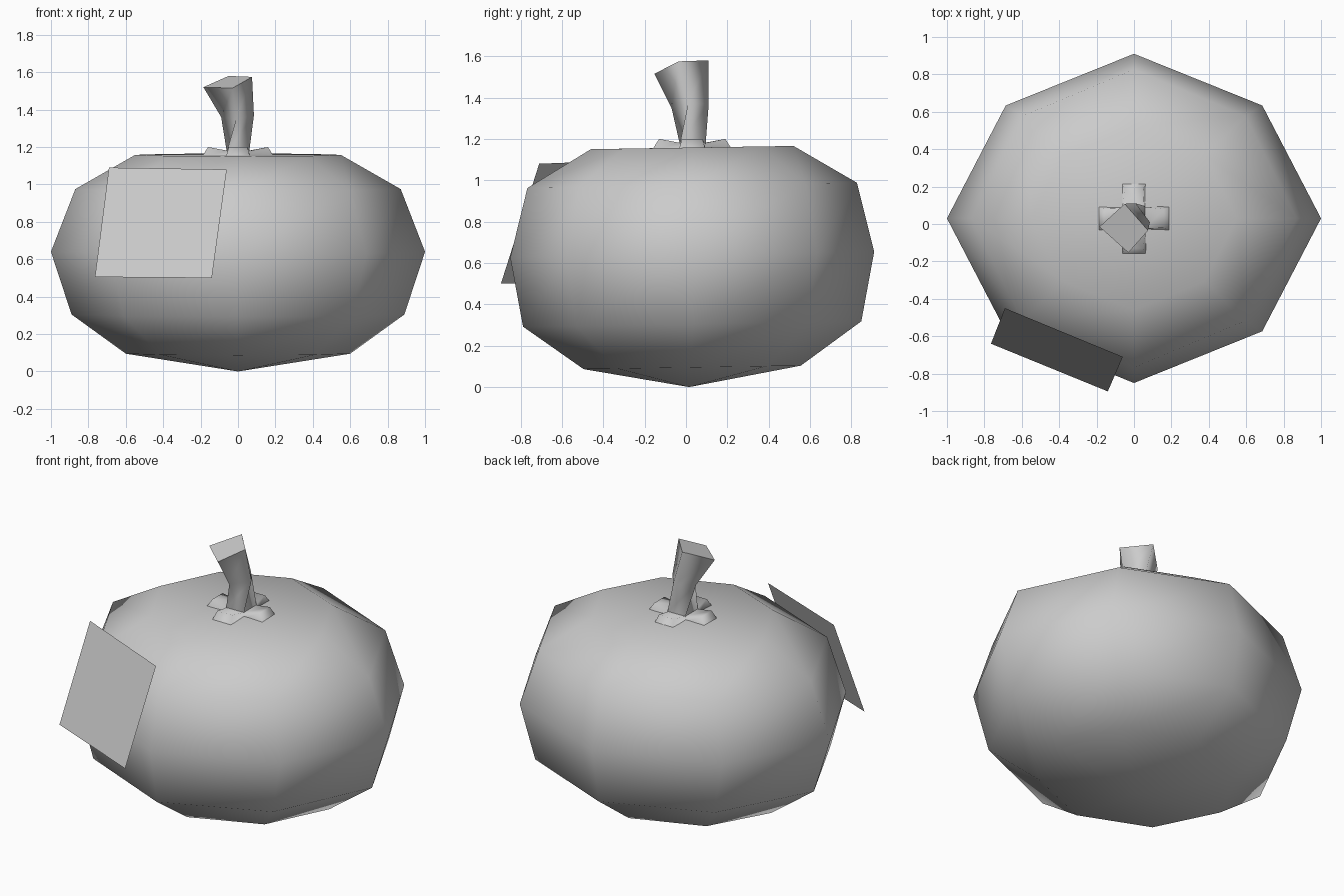
import bpy, bmesh, math
from mathutils import Matrix, Vector

if "Cube" in bpy.data.objects:
    bpy.data.objects.remove(bpy.data.objects["Cube"])

grey = bpy.data.materials.new("light grey")
grey.use_nodes = True
COLOUR = (0.6, 0.6, 0.6, 1)
grey.diffuse_color = COLOUR
grey.node_tree.nodes["Principled BSDF"].inputs["Base Color"].default_value = COLOUR

CENTRE = Vector((0, 0.03, 0))


def finish(name, bm):
    bmesh.ops.recalc_face_normals(bm, faces=bm.faces)
    mesh = bpy.data.meshes.new(name)
    bm.to_mesh(mesh)
    bm.free()
    mesh.materials.append(grey)
    ob = bpy.data.objects.new(name, mesh)
    bpy.context.collection.objects.link(ob)
    return ob


def bridge(bm, low, high):
    n = len(low)
    for i in range(n):
        j = (i + 1) % n
        bm.faces.new((low[i], low[j], high[j], high[i])).smooth = True


# Squat eight-sided pumpkin body, leaning very slightly forward
bm = bmesh.new()
rings = []
for rx, ry, z in [(0.6, 0.525, 0.095), (0.89, 0.818, 0.305), (1, 0.88, 0.64),
                  (0.87, 0.797, 0.975), (0.55, 0.49, 1.158)]:
    ring = []
    for i in range(8):
        a = i * math.tau / 8
        y = ry * math.sin(a)
        widen = 0.97 if i % 2 else 1
        ring.append(bm.verts.new(CENTRE + Vector((rx * math.cos(a) * widen, y * widen, z + 0.016 * y))))
    rings.append(ring)
for low, high in zip(rings, rings[1:]):
    bridge(bm, low, high)
for ring, z in ((rings[0], 0), (rings[-1], 1.158)):
    pole = bm.verts.new(CENTRE * 0.5 + Vector((0, 0, z)))
    for i in range(8):
        bm.faces.new((ring[i], ring[(i + 1) % 8], pole)).smooth = True
finish("pumpkin_body", bm)

# Cross-shaped cap of four stubby lobes under the stem
bm = bmesh.new()
low, high = [], []
for k in range(4):
    turn = Matrix.Rotation(k * math.tau / 4, 3, "Z")
    for x, y, tx, ty, tz in [(0.06, -0.06, 0.06, -0.055, 1.18), (0.195, -0.065, 0.16, -0.05, 1.2),
                             (0.195, 0.065, 0.16, 0.05, 1.2)]:
        low.append(bm.verts.new(CENTRE + turn @ Vector((x, y, 1.145))))
        high.append(bm.verts.new(CENTRE + turn @ Vector((tx, ty, tz))))
bridge(bm, low, high)
for k in range(0, 12, 3):
    bm.faces.new((high[k], high[k + 1], high[k + 2], high[(k + 3) % 12])).smooth = True
bm.faces.new(high[::3]).smooth = True
finish("stem_base", bm)

# Twisted four-sided stem with a slanted, flat cut end
bm = bmesh.new()
base = [(0.06, 0.095, 1.175), (-0.06, 0.095, 1.175), (-0.06, -0.03, 1.175), (0.06, -0.03, 1.175)]
middle = [(0.01, 0.11, 1.37), (-0.09, 0.03, 1.36), (-0.01, -0.07, 1.35), (0.085, 0.01, 1.37)]
end = [(-0.05, 0.108, 1.58), (-0.185, -0.015, 1.52), (-0.03, -0.153, 1.515), (0.075, -0.035, 1.575)]
loops = [[bm.verts.new(p) for p in loop] for loop in (base, middle, end)]
bridge(bm, loops[0], loops[1])
bridge(bm, loops[1], loops[2])
cut = bm.faces.new(loops[2])
cut.smooth = False
for edge in cut.edges:
    edge.smooth = False
finish("stem", bm)

# Flat square panel leaning on the front right of the body
bm = bmesh.new()
bm.faces.new([bm.verts.new(p) for p in [(-0.765, -0.64, 0.505), (-0.14, -0.895, 0.5),
                                        (-0.06, -0.71, 1.08), (-0.69, -0.45, 1.09)]])
finish("front_panel", bm)
